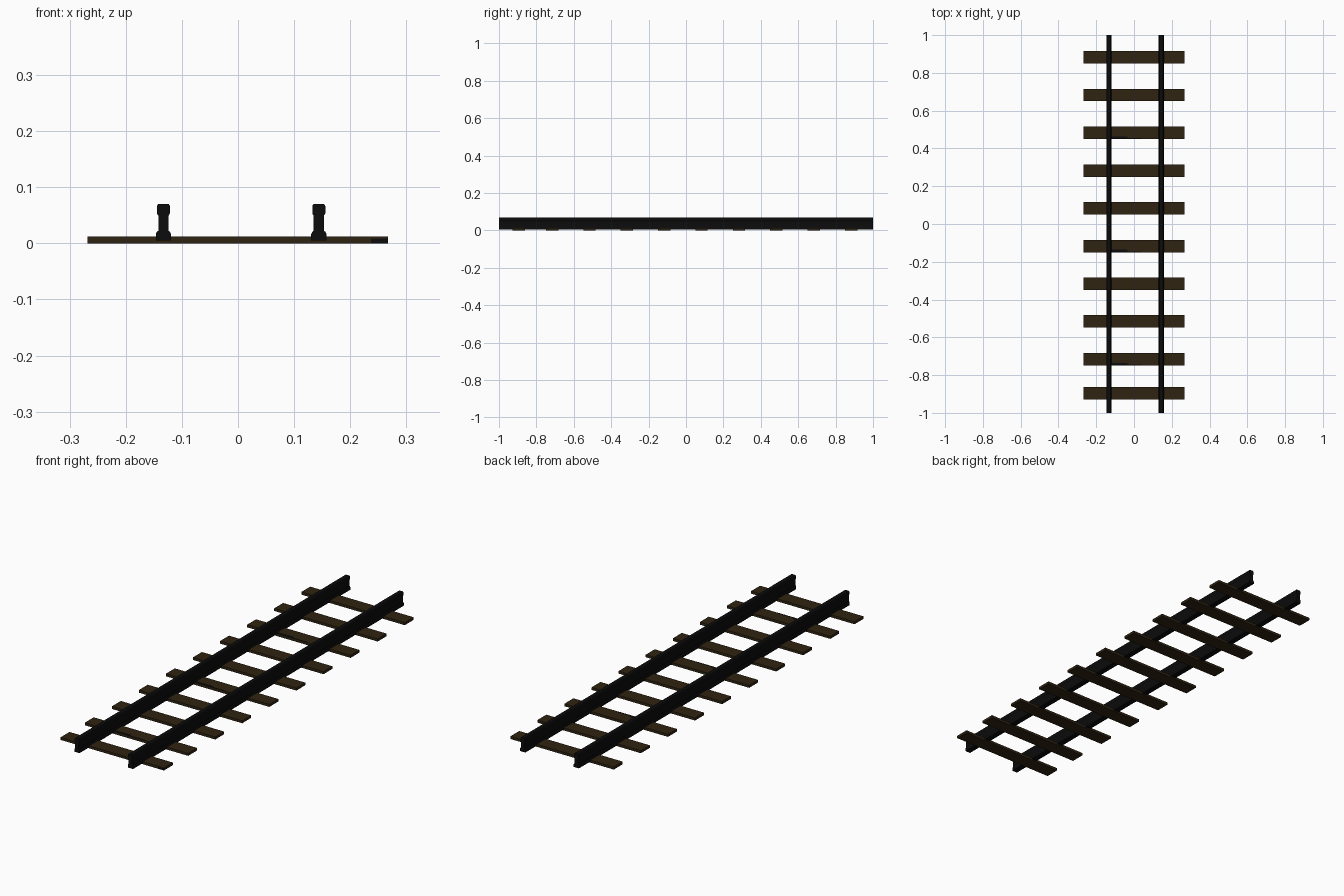
import bpy, bmesh

if "Cube" in bpy.data.objects:
    bpy.data.objects.remove(bpy.data.objects["Cube"])


def material(name, rgb):
    m = bpy.data.materials.new(name)
    m.diffuse_color = (*rgb, 1)
    m.use_nodes = True
    m.node_tree.nodes["Principled BSDF"].inputs["Base Color"].default_value = m.diffuse_color
    return m


WOOD = material("dark_wood", (0.029, 0.017, 0.006))
IRON = material("black_iron", (0.0035, 0.0035, 0.0037))


def extrude_y(name, profile, y0, y1, mat):
    """Solid made by sweeping an x/z outline along y."""
    bm = bmesh.new()
    face = bm.faces.new([bm.verts.new((x, y0, z)) for x, z in profile])
    ext = bmesh.ops.extrude_face_region(bm, geom=[face])["geom"]
    moved = [v for v in ext if isinstance(v, bmesh.types.BMVert)]
    bmesh.ops.translate(bm, verts=moved, vec=(0, y1 - y0, 0))
    bmesh.ops.recalc_face_normals(bm, faces=bm.faces)
    mesh = bpy.data.meshes.new(name)
    bm.to_mesh(mesh)
    bm.free()
    mesh.materials.append(mat)
    ob = bpy.data.objects.new(name, mesh)
    bpy.context.collection.objects.link(ob)
    return ob


def box(name, x0, x1, y0, y1, z0, z1, mat):
    return extrude_y(name, [(x0, z0), (x1, z0), (x1, z1), (x0, z1)], y0, y1, mat)


# Rails: foot, narrow web and bevelled head
half = [(0.0135, 0.005), (0.0135, 0.017), (0.0115, 0.021), (0.009, 0.022),
        (0.009, 0.049), (0.0115, 0.053), (0.0115, 0.067), (0.0095, 0.07)]
outline = half + [(-x, z) for x, z in reversed(half)]
for side, cx in (("left", -0.133), ("right", 0.144)):
    extrude_y(side + "_rail", [(cx + x, z) for x, z in outline], -1, 1, IRON)

# Sleepers
rows = [-0.895, -0.716, -0.516, -0.317, -0.117, 0.083, 0.283, 0.483, 0.683, 0.883]
W, T = 0.033, 0.012
for i, y in enumerate(rows):
    box(f"sleeper_{i + 1}", -0.268, 0.267, y - W, y + W, 0, T, WOOD)

# Dark stains along the edge of every third sleeper
for i in (1, 4, 7):
    y = rows[i] - W
    box(f"sleeper_stain_{i + 1}", -0.12, -0.035, y, y + 0.014, T, T + 0.0004, IRON)
    box(f"sleeper_stain_tail_{i + 1}", -0.035, 0.04, y, y + 0.005, T, T + 0.0004, IRON)

# Dark stain on the front sleeper's end
box("front_stain", 0.237, 0.267, rows[0] - W - 0.0005, rows[0] - W, 0.001, 0.009, IRON)
